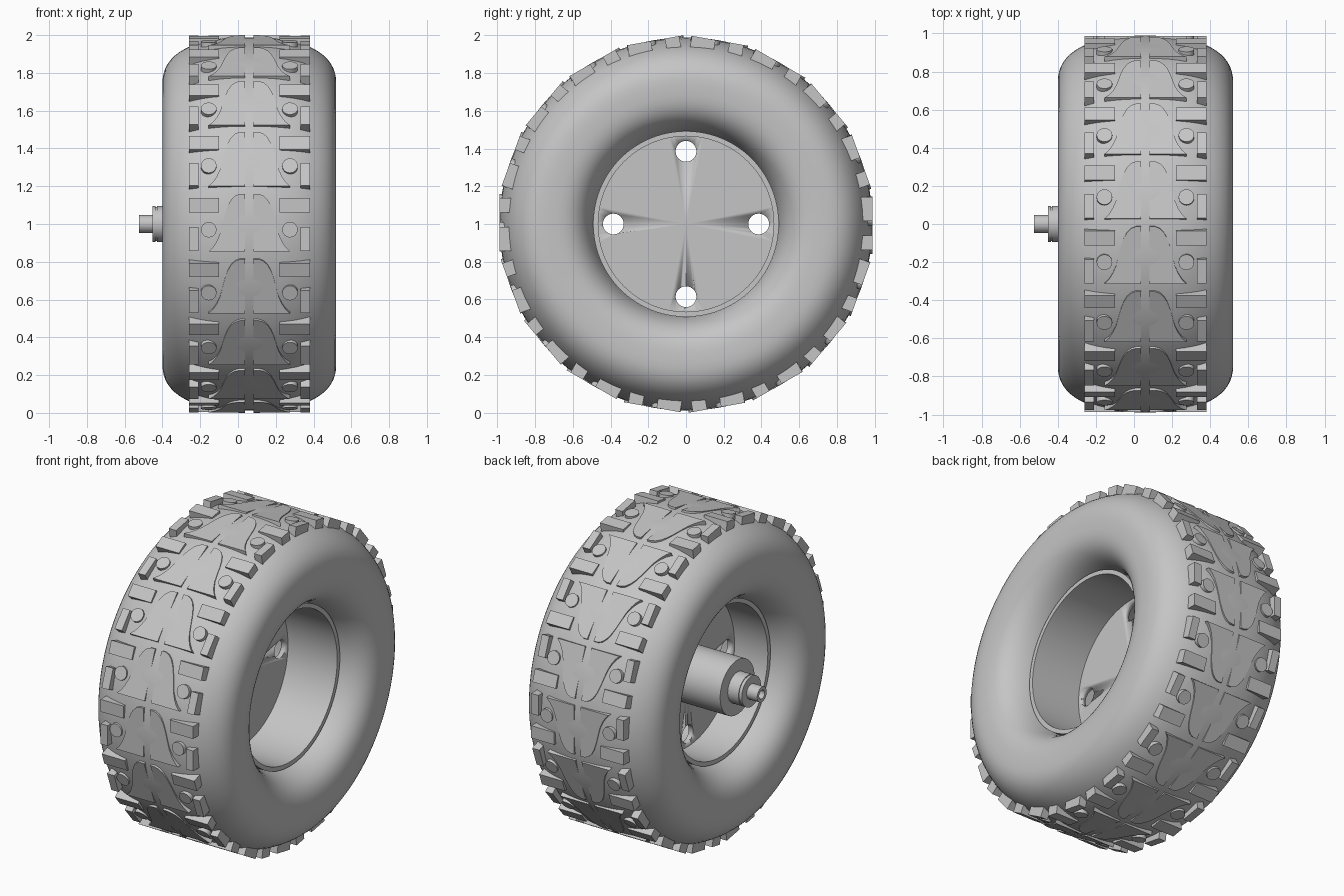
import bpy, bmesh, math
from mathutils import Matrix, Vector

if "Cube" in bpy.data.objects:
    bpy.data.objects.remove(bpy.data.objects["Cube"])

CX = 0.06          # centre plane of the tyre
AXLE = Matrix.Translation((0, 0, 1))
SECTORS = 18       # tread repeats around the wheel

grey = bpy.data.materials.new("mid grey")
grey.diffuse_color = (0.56, 0.56, 0.56, 1)
grey.use_nodes = True
grey.node_tree.nodes["Principled BSDF"].inputs["Base Color"].default_value = grey.diffuse_color


def finish(name, bm, angle=35):
    bmesh.ops.recalc_face_normals(bm, faces=bm.faces)
    mesh = bpy.data.meshes.new(name)
    bm.to_mesh(mesh)
    bm.free()
    mesh.materials.append(grey)
    ob = bpy.data.objects.new(name, mesh)
    bpy.context.collection.objects.link(ob)
    bpy.ops.object.select_all(action='DESELECT')
    ob.select_set(True)
    bpy.context.view_layer.objects.active = ob
    bpy.ops.object.shade_smooth_by_angle(angle=math.radians(angle))
    return ob


def lathe(name, profile, segs=96):
    """Spin a closed (x, radius) profile around the axle."""
    bm = bmesh.new()
    rings = []
    for i in range(segs):
        a = math.tau * i / segs
        rings.append([bm.verts.new((x, -r * math.cos(a), 1 + r * math.sin(a)))
                      for x, r in profile])
    n = len(profile)
    for i in range(segs):
        p, q = rings[i], rings[(i + 1) % segs]
        for j in range(n):
            k = (j + 1) % n
            bm.faces.new((p[j], p[k], q[k], q[j]))
    bmesh.ops.remove_doubles(bm, verts=bm.verts, dist=1e-5)
    return finish(name, bm)


def prism(bm, pts, y0, y1, mat):
    """Extrude an (x, z) outline along y."""
    a = [bm.verts.new(mat @ Vector((x, y0, z))) for x, z in pts]
    b = [bm.verts.new(mat @ Vector((x, y1, z))) for x, z in pts]
    bm.faces.new(a)
    bm.faces.new(b[::-1])
    n = len(pts)
    for i in range(n):
        j = (i + 1) % n
        bm.faces.new((a[i], b[i], b[j], a[j]))


def circle(cx, cz, r, n):
    return [(cx + r * math.cos(math.tau * i / n), cz + r * math.sin(math.tau * i / n))
            for i in range(n)]


def box(x0, x1, z0, z1):
    return [(x0, z0), (x1, z0), (x1, z1), (x0, z1)]


def tread(name, outline, depth):
    """Repeat a mirrored outline on flat facets around the tyre."""
    bm = bmesh.new()
    for k in range(SECTORS):
        mat = AXLE @ Matrix.Rotation(-math.tau * k / SECTORS, 4, 'X')
        for s in (-1, 1):
            prism(bm, [(CX + s * x, z) for x, z in outline], -0.987, -depth, mat)
    return finish(name, bm)


# Tyre: rounded cross-section, squarer towards the rim
def tyre_point(a):
    c, s = math.cos(a), math.sin(a)
    e, h = (2 / 2.4, 0.251) if s > 0 else (2 / 3, 0.2625)
    x = math.copysign(abs(c) ** e, c) * 0.46
    r = math.copysign(abs(s) ** e, s) * h
    return CX + x, 0.7375 + r


lathe("tyre", [tyre_point(math.tau * i / 64) for i in range(64)], 144)

# Tread: bell halves, round studs, long and short shoulder blocks
bell = [(0.022, -0.145), (0.215, -0.145), (0.192, -0.122), (0.172, -0.09),
        (0.155, -0.05), (0.142, 0.0), (0.130, 0.05), (0.115, 0.095),
        (0.097, 0.128), (0.075, 0.15), (0.05, 0.16), (0.022, 0.16)]
tread("tread_bells", bell, 0.93)
tread("tread_studs", circle(0.215, -0.03, 0.041, 24), 0.92)
tread("tread_long_blocks", box(0.16, 0.32, 0.06, 0.137), 0.90)
tread("tread_short_blocks", box(0.27, 0.32, -0.142, -0.015), 0.90)

# Rim barrel
lathe("rim", [(-0.24, 0.465), (0.36, 0.465), (0.36, 0.492), (-0.24, 0.492)])

# Wheel plate with four through holes
plate = lathe("wheel_plate", [(-0.01, 0), (0.02, 0), (0.02, 0.47), (-0.01, 0.47)])
bm = bmesh.new()
turn = AXLE @ Matrix.Rotation(math.pi / 2, 4, 'Z')
for i in range(4):
    a = math.pi / 2 * i
    prism(bm, circle(0.385 * math.cos(a), 0.385 * math.sin(a), 0.055, 32), -0.2, 0.2, turn)
cutter = finish("hole_cutter", bm)
cut = plate.modifiers.new("holes", 'BOOLEAN')
cut.operation = 'DIFFERENCE'
cut.solver = 'EXACT'
cut.object = cutter
bpy.context.view_layer.objects.active = plate
bpy.ops.object.modifier_apply(modifier="holes")
bpy.data.objects.remove(cutter)

# Hub drum, collar and hollow axle stub
lathe("hub_drum", [(0.0, 0), (0.0, 0.17), (-0.355, 0.17), (-0.355, 0)], 64)
lathe("hub_collar", [(-0.34, 0), (-0.34, 0.095), (-0.43, 0.095), (-0.43, 0.09),
                     (-0.436, 0.09), (-0.436, 0.095), (-0.452, 0.095), (-0.452, 0)], 64)
lathe("axle_stub", [(-0.44, 0), (-0.44, 0.047), (-0.525, 0.047), (-0.525, 0.027),
                    (-0.46, 0.027), (-0.46, 0)], 48)
